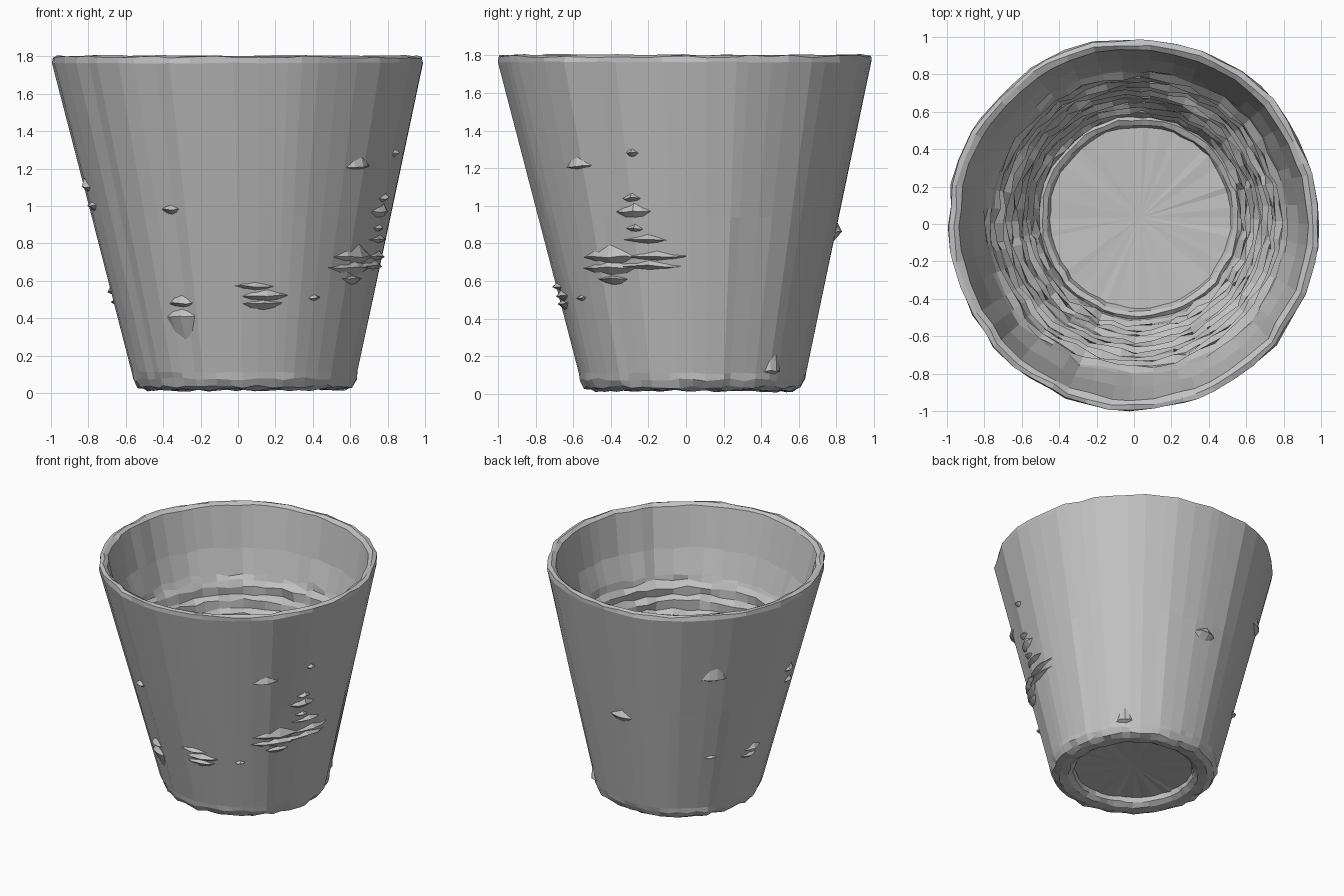
import bpy, bmesh, math, random
from mathutils import Vector

random.seed(4)
if "Cube" in bpy.data.objects:
    bpy.data.objects.remove(bpy.data.objects["Cube"], do_unlink=True)

clay = bpy.data.materials.new("grey clay")
clay.use_nodes = True
GREY = (0.54, 0.54, 0.54, 1)
clay.diffuse_color = GREY
clay.node_tree.nodes["Principled BSDF"].inputs["Base Color"].default_value = GREY

SIDES = 52
flute = [random.uniform(-0.01, 0.01) for _ in range(SIDES)]
angles = [(i + random.uniform(-0.28, 0.28)) * math.tau / SIDES for i in range(SIDES)]


def outer_radius(z):
    return 0.602 + (z - 0.1) * 0.235


def axis_shift(z):
    """The cup leans a little: its foot sits off the centre of its rim."""
    return 0.04 * (1 - z / 1.8)


def place(radius, angle, z):
    s = axis_shift(z)
    return Vector((s + radius * math.cos(angle), s + radius * math.sin(angle), z))


def finish(bm, name):
    bmesh.ops.recalc_face_normals(bm, faces=bm.faces)
    mesh = bpy.data.meshes.new(name)
    bm.to_mesh(mesh)
    bm.free()
    mesh.materials.append(clay)
    obj = bpy.data.objects.new(name, mesh)
    bpy.context.collection.objects.link(obj)
    return obj


# Cup profile: radius, height, radial wobble, vertical wobble
profile = [
    (0.42, 0.08, 0.006, 0.004), (0.43, 0.045, 0.006, 0.005),
    (0.465, 0.02, 0.006, 0.006), (0.53, 0.016, 0.008, 0.008),
    (0.575, 0.035, 0.008, 0.01), (0.597, 0.075, 0.007, 0.01),
    (outer_radius(0.11), 0.11, 0.003, 0.004),
    (outer_radius(0.94), 0.94, 0.002, 0), (outer_radius(1.765), 1.765, 0.004, 0.003),
    (0.99, 1.795, 0.006, 0.008), (0.965, 1.802, 0.006, 0.005),
    (0.935, 1.785, 0.006, 0.007), (0.875, 1.48, 0.006, 0.01),
    (0.815, 1.29, 0.012, 0.03),
]
# Stepped ridges down the inside wall
STEPS = 10
for i in range(STEPS):
    z = 1.22 - i * 0.1
    r = 0.56 + (z - 0.3) * 0.25
    profile += [(r + 0.012, z + 0.035, 0.014, 0.014), (r - 0.018, z, 0.014, 0.014)]
# Rounded lip around the floor
profile += [(0.54, 0.27, 0.006, 0.005), (0.525, 0.285, 0.006, 0.004),
            (0.50, 0.27, 0.005, 0.004), (0.485, 0.235, 0.004, 0.004)]

bm = bmesh.new()
rings = []
for r, z, dr, dz in profile:
    rings.append([
        bm.verts.new(place(r + flute[i] * r + random.uniform(-dr, dr), a,
                           z + random.uniform(-dz, dz)))
        for i, a in enumerate(angles)])
for low, high in zip(rings, rings[1:]):
    for i in range(SIDES):
        j = (i + 1) % SIDES
        bm.faces.new((low[i], low[j], high[j], high[i]))
# Fan-shaped underside and floor
for ring, z in ((rings[0], 0.095), (rings[-1], 0.225)):
    hub = bm.verts.new(place(0, 0, z))
    for i in range(SIDES):
        bm.faces.new((ring[i], ring[(i + 1) % SIDES], hub))
finish(bm, "cup_body")


def flake(name, degrees, z, width, up, down, depth=0.034):
    """A faceted chip: pointed ends and top, with a flat jutting ledge."""
    bm = bmesh.new()
    mid = math.radians(degrees)
    half = width / 2 / outer_radius(z)

    def pt(t, dz, out):
        return bm.verts.new(place(outer_radius(z + dz) + out, mid + t * half, z + dz))

    spans = (-1, -0.45, 0.1, 0.55, 1)
    back_top = [pt(t, up * (1 - abs(t)) * random.uniform(0.9, 1.3), -0.009) for t in spans]
    ledge = [pt(t, random.uniform(-0.006, 0.006), depth * (1 - abs(t)) ** 0.5 - 0.004)
             for t in spans]
    back_low = [pt(t, -down * (1 - t * t) - 0.003, -0.009) for t in spans]
    loops = (back_top, ledge, back_low)
    for k in range(3):
        a, b = loops[k], loops[(k + 1) % 3]
        for i in range(len(spans) - 1):
            bm.faces.new((a[i], a[i + 1], b[i + 1], b[i]))
    for end in (0, -1):
        bm.faces.new([row[end] for row in loops])
    finish(bm, name)


# Chips on the outside: angle, height, width, rise, drop
chips = [
    (-118, 0.985, 0.11, 0.025, 0.03), (-119, 0.48, 0.16, 0.05, 0.02),
    (-120, 0.41, 0.21, 0.05, 0.14), (-86, 0.57, 0.24, 0.03, 0.02),
    (-81, 0.52, 0.29, 0.04, 0.03), (-82, 0.48, 0.24, 0.02, 0.04),
    (-57, 0.51, 0.07, 0.02, 0.015), (-43, 1.21, 0.19, 0.08, 0.015),
    (-20, 1.28, 0.07, 0.03, 0.02), (-22, 0.97, 0.20, 0.05, 0.04),
    (-22, 1.04, 0.11, 0.03, 0.02), (-18, 0.82, 0.25, 0.03, 0.02),
    (-22, 0.88, 0.10, 0.03, 0.02), (-36, 0.73, 0.38, 0.06, 0.04),
    (-37, 0.67, 0.40, 0.04, 0.04), (-15, 0.73, 0.36, 0.03, 0.02),
    (-19, 0.68, 0.42, 0.03, 0.02), (-36, 0.61, 0.20, 0.02, 0.03),
    (91, 0.86, 0.20, 0.05, 0.05), (140, 1.24, 0.20, 0.13, 0.02),
    (143, 0.55, 0.10, 0.015, 0.015), (171, 0.54, 0.20, 0.04, 0.02),
    (169, 0.49, 0.17, 0.02, 0.03), (190, 1.10, 0.14, 0.06, 0.03),
    (192, 1.00, 0.13, 0.03, 0.03), (44, 0.12, 0.13, 0.16, 0.02),
]
for n, chip in enumerate(chips):
    flake(f"wall_chip_{n + 1}", *chip)
